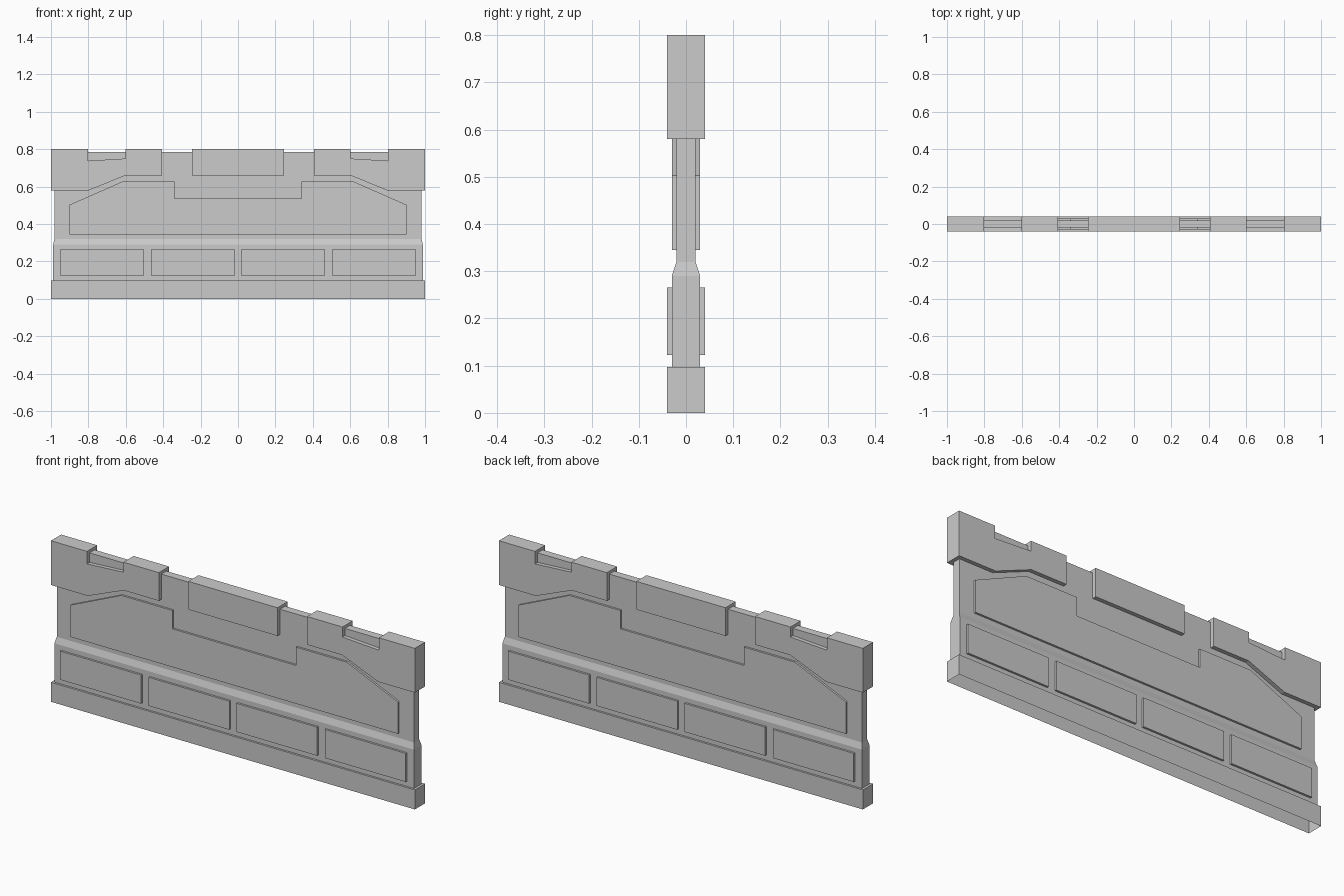
import bpy, bmesh

if "Cube" in bpy.data.objects:
    bpy.data.objects.remove(bpy.data.objects["Cube"])


def finish(name, bm, mirror=""):
    bmesh.ops.recalc_face_normals(bm, faces=bm.faces)
    mesh = bpy.data.meshes.new(name)
    bm.to_mesh(mesh)
    bm.free()
    obj = bpy.data.objects.new(name, mesh)
    bpy.context.collection.objects.link(obj)
    if mirror:
        mod = obj.modifiers.new("Mirror", 'MIRROR')
        mod.use_axis = ("x" in mirror, "y" in mirror, False)
        mod.use_mirror_merge = False
    return obj


def slab(name, outline, y0, y1, mirror=""):
    """Extrude an (x, z) outline along y."""
    bm = bmesh.new()
    face = bm.faces.new([bm.verts.new((x, y0, z)) for x, z in outline])
    new = bmesh.ops.extrude_face_region(bm, geom=[face], use_keep_orig=True)["geom"]
    verts = [v for v in new if isinstance(v, bmesh.types.BMVert)]
    bmesh.ops.translate(bm, verts=verts, vec=(0, y1 - y0, 0))
    return finish(name, bm, mirror)


def rect(x0, x1, z0, z1):
    return [(x0, z0), (x1, z0), (x1, z1), (x0, z1)]


# Wall shell with plinth, sloped ledge and thin upper wall; underside is open
rings = [(1.0, .04, 0), (1.0, .04, .097), (.988, .03, .097),
         (.988, .03, .29), (.982, .02, .32), (.982, .02, .785)]
bm = bmesh.new()
loops = [[bm.verts.new((sx * hx, sy * hy, z))
          for sx, sy in ((-1, -1), (1, -1), (1, 1), (-1, 1))] for hx, hy, z in rings]
for a, b in zip(loops, loops[1:]):
    for i in range(4):
        j = (i + 1) % 4
        bm.faces.new((a[i], a[j], b[j], b[i]))
bm.faces.new(loops[-1])
finish("wall_body", bm)

# Notched corner caps, mirrored left to right
corner = [(.407, .66), (.6, .66), (.798, .58), (1, .58), (1, .8), (.802, .8),
          (.802, .738), (.602, .75), (.602, .8), (.407, .8)]
slab("corner_cap", corner, -.04, .04, "x")

# Central top block
slab("center_cap", rect(-.245, .245, .66, .8), -.04, .04)

# Large raised panel on both faces
half = [(.9, .345), (.9, .503), (.62, .626), (.34, .626), (.34, .535)]
slab("large_panel", half + [(-x, z) for x, z in reversed(half)], -.03, -.016, "y")

# Row of four small panels on both faces
for i, (x0, x1) in enumerate(((.02, .463), (.505, .95))):
    slab(f"lower_panel_{i + 1}", rect(x0, x1, .123, .265), -.04, -.026, "xy")
